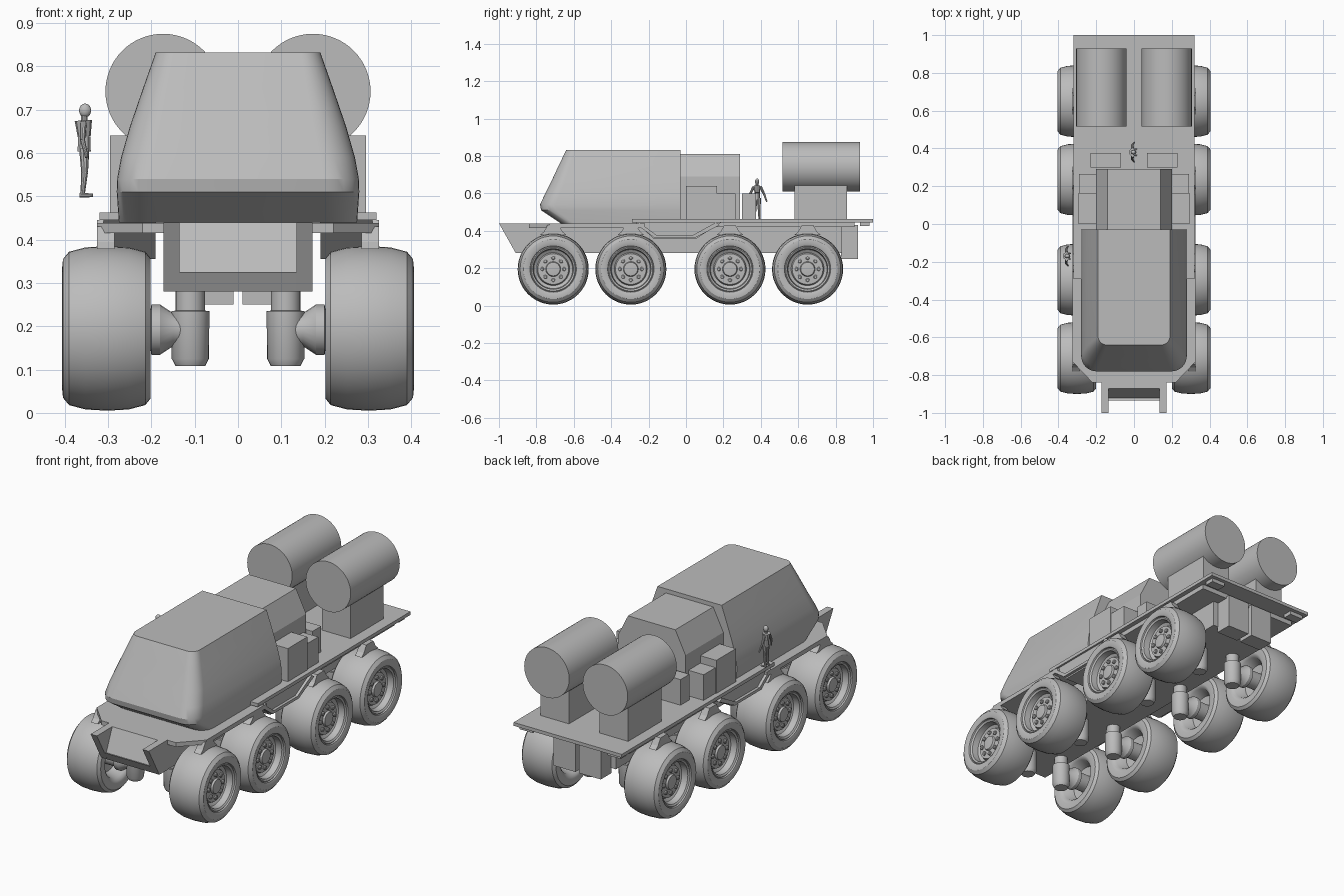
import bpy, bmesh, math
from mathutils import Vector, Matrix

cube = bpy.data.objects.get("Cube")
if cube:
    bpy.data.objects.remove(cube, do_unlink=True)

grey = bpy.data.materials.new("plain grey")
grey.use_nodes = True
grey.diffuse_color = (0.5, 0.5, 0.5, 1)
grey.node_tree.nodes["Principled BSDF"].inputs["Base Color"].default_value = (0.5, 0.5, 0.5, 1)


def finish(name, bm, smooth=False):
    bmesh.ops.recalc_face_normals(bm, faces=bm.faces)
    me = bpy.data.meshes.new(name)
    bm.to_mesh(me)
    bm.free()
    me.materials.append(grey)
    ob = bpy.data.objects.new(name, me)
    bpy.context.collection.objects.link(ob)
    if smooth:
        bpy.ops.object.select_all(action='DESELECT')
        ob.select_set(True)
        bpy.context.view_layer.objects.active = ob
        bpy.ops.object.shade_smooth_by_angle(angle=math.radians(32))
    return ob


def loft(bm, rings, caps=True):
    """Skin closed rings of equal length."""
    rows = [[bm.verts.new(p) for p in r] for r in rings]
    n = len(rows[0])
    for a, b in zip(rows, rows[1:]):
        for i in range(n):
            j = (i + 1) % n
            bm.faces.new((a[i], a[j], b[j], b[i]))
    if caps:
        bm.faces.new(rows[0][::-1])
        bm.faces.new(rows[-1])


def prism(name, pts, axis, lo, hi, mirror=False):
    """Extrude a 2D outline along an axis; mirror adds the copy on -x."""
    def place(p, t):
        return {'x': (t, p[0], p[1]), 'y': (p[0], t, p[1]), 'z': (p[0], p[1], t)}[axis]
    bm = bmesh.new()
    loft(bm, [[place(p, t) for p in pts] for t in (lo, hi)])
    if mirror:
        mirror_x(bm)
    return finish(name, bm)


def mirror_x(bm):
    geo = bmesh.ops.duplicate(bm, geom=bm.verts[:] + bm.edges[:] + bm.faces[:])["geom"]
    for v in geo:
        if isinstance(v, bmesh.types.BMVert):
            v.co.x = -v.co.x


def box(name, x, y, z, mirror=False):
    return prism(name, [(x[0], y[0]), (x[1], y[0]), (x[1], y[1]), (x[0], y[1])], 'z', *z, mirror)


def lathe(bm, profile, axis, centre=(0, 0, 0), n=48):
    """Spin (position, radius) pairs about an axis through centre."""
    c = Vector(centre)
    rings = []
    for t, r in profile:
        ring = []
        for i in range(n):
            a = math.tau * i / n
            u, w = r * math.cos(a), r * math.sin(a)
            ring.append(c + Vector({'x': (t, u, w), 'y': (u, t, w), 'z': (u, w, t)}[axis]))
        rings.append(ring)
    loft(bm, rings)


def limb(bm, a, b, r1, r2):
    a, b = Vector(a), Vector(b)
    m = Matrix.Translation((a + b) / 2) @ (b - a).to_track_quat('Z', 'Y').to_matrix().to_4x4()
    bmesh.ops.create_cone(bm, cap_ends=True, segments=10, radius1=r1, radius2=r2,
                          depth=(b - a).length, matrix=m)


# Cabin: rounded plan rings stacked in height, with a flat back
def cabin_ring(z, half, front, r):
    pts = [(half, -0.03, z)]
    for sx in (1, -1):
        arc = []
        for i in range(9):
            a = math.pi / 2 * i / 8
            arc.append((sx * (half - r + r * math.cos(a)), front + r - r * math.sin(a), z))
        pts += arc if sx == 1 else arc[::-1]
    return pts + [(-half, -0.03, z)]


bm = bmesh.new()
loft(bm, [cabin_ring(*s) for s in (
    (0.44, 0.275, -0.67, 0.07), (0.51, 0.28, -0.775, 0.08), (0.54, 0.279, -0.78, 0.08),
    (0.59, 0.270, -0.757, 0.08), (0.66, 0.25, -0.722, 0.075), (0.75, 0.219, -0.68, 0.06),
    (0.832, 0.19, -0.64, 0.045))])
finish("cabin", bm, True)

# Rear module and its equipment boxes
prism("rear_module", [(-0.2, 0.44), (0.2, 0.44), (0.2, 0.69), (0.14, 0.81), (-0.14, 0.81),
                      (-0.2, 0.69)], 'y', -0.03, 0.29)
box("side_locker_tall", (0.19, 0.295), (0, 0.165), (0.46, 0.64), True)
box("side_locker_low", (0.19, 0.29), (0.165, 0.265), (0.46, 0.60), True)
box("back_locker", (0.07, 0.23), (0.30, 0.375), (0.46, 0.60), True)

# Decks, chassis and side steps
prism("front_platform", [(-0.22, -0.84), (0.22, -0.84), (0.325, -0.73), (0.325, -0.22),
                         (-0.325, -0.22), (-0.325, -0.73)], 'z', 0.415, 0.438)
box("rear_deck", (-0.32, 0.32), (-0.29, 1.0), (0.445, 0.463))
box("deck_frame", (-0.295, 0.295), (-0.25, 0.90), (0.42, 0.446))
box("chassis", (-0.17, 0.17), (-0.85, 0.835), (0.28, 0.43))
prism("side_step", [(-0.27, 0.445), (-0.17, 0.355), (0.05, 0.355), (0.19, 0.445)],
      'x', 0.19, 0.31, True)
prism("step_edge", [(-0.26, 0.43), (-0.25, 0.445), (-0.16, 0.378), (0.04, 0.378),
                    (0.16, 0.445), (0.18, 0.43), (0.05, 0.363), (-0.17, 0.363)],
      'x', 0.305, 0.325, True)
box("rear_box", (0.01, 0.14), (0.83, 0.92), (0.25, 0.43), True)
box("tail_block", (0.22, 0.30), (0.93, 0.98), (0.425, 0.447), True)

# Bumper: side cheeks with a recessed face between them
prism("bumper_cheek", [(-1, 0.44), (-0.91, 0.28), (-0.84, 0.28), (-0.84, 0.44)],
      'x', 0.135, 0.172, True)
prism("bumper_core", [(-0.87, 0.44), (-0.92, 0.32), (-0.935, 0.325), (-0.91, 0.28),
                      (-0.84, 0.28), (-0.84, 0.44)], 'x', -0.136, 0.136)

# Tanks on stands
bm = bmesh.new()
lathe(bm, [(0.515, 0.133), (0.93, 0.133)], 'y', (0.173, 0, 0.742), 64)
mirror_x(bm)
finish("tanks", bm, True)
box("tank_stand", (0.09, 0.26), (0.58, 0.86), (0.46, 0.66), True)

# Wheel shape, axis along x, outer face towards +x
tyre = [(-0.096, 0.12), (-0.1, 0.13), (-0.1, 0.162), (-0.088, 0.177), (-0.05, 0.187),
        (0, 0.19), (0.05, 0.187), (0.088, 0.177), (0.102, 0.16), (0.104, 0.14),
        (0.098, 0.124), (0.09, 0.122), (0.094, 0.117), (0.088, 0.108), (0.055, 0.104),
        (0.045, 0.088), (0.06, 0.082), (0.062, 0.04), (0.072, 0.036), (0.074, 0.015)]
inner = [(-0.02, 0.03), (-0.03, 0.09), (-0.085, 0.108)]
for y in (-0.71, -0.295, 0.235, 0.65):
    bm = bmesh.new()
    lathe(bm, inner + tyre, 'x', (0.302, y, 0.195))
    for i in range(8):
        a = math.tau * i / 8
        lathe(bm, [(0.055, 0.011), (0.068, 0.011), (0.071, 0.007)], 'x',
              (0.302, y + 0.06 * math.cos(a), 0.195 + 0.06 * math.sin(a)), 10)
    mirror_x(bm)
    finish("wheel_pair", bm, True)

    # Strut with axle flare
    bm = bmesh.new()
    lathe(bm, [(0.108, 0.034), (0.125, 0.043), (0.235, 0.044), (0.236, 0.034), (0.3, 0.034)],
          'z', (0.11, y, 0), 24)
    lathe(bm, [(0.11, 0.036), (0.15, 0.038), (0.18, 0.058), (0.2, 0.058), (0.202, 0.045),
               (0.29, 0.045)], 'x', (0, y, 0.192), 24)
    mirror_x(bm)
    finish("suspension_strut", bm, True)

    # Arm from the deck down over the tyre
    prism("wheel_arm", [(y - 0.07, 0.378), (y + 0.07, 0.378), (y + 0.05, 0.395),
                        (y + 0.03, 0.43), (y - 0.03, 0.43), (y - 0.05, 0.395)],
          'x', 0.285, 0.325, True)


# Standing people facing +x
def person(name, x, y, z):
    bm = bmesh.new()
    bmesh.ops.create_uvsphere(bm, u_segments=12, v_segments=8, radius=0.014,
                              matrix=Matrix.Translation((0.002, 0, 0.2)) @ Matrix.Diagonal((1, 0.8, 1.15, 1)))
    limb(bm, (0, 0, 0.17), (0, 0, 0.195), 0.008, 0.007)
    limb(bm, (0, 0, 0.105), (0, 0, 0.14), 0.016, 0.015)
    limb(bm, (0, 0, 0.14), (-0.002, 0, 0.177), 0.015, 0.02)
    for s in (1, -1):
        limb(bm, (-0.002, s * 0.018, 0.172), (-0.004, s * 0.038, 0.132), 0.008, 0.006)
        limb(bm, (-0.004, s * 0.038, 0.132), (0.006, s * 0.052, 0.092), 0.006, 0.004)
        limb(bm, (0, s * 0.009, 0.112), (0.001, s * 0.011, 0.058), 0.012, 0.008)
        limb(bm, (0.001, s * 0.011, 0.058), (-0.004, s * 0.012, 0.003), 0.008, 0.005)
        limb(bm, (-0.01, s * 0.012, 0.005), (0.02, s * 0.016, 0.004), 0.006, 0.004)
    bmesh.ops.translate(bm, verts=bm.verts, vec=(x, y, z))
    finish(name, bm, True)


person("person_front", -0.355, -0.17, 0.498)
person("person_rear", -0.005, 0.38, 0.463)
